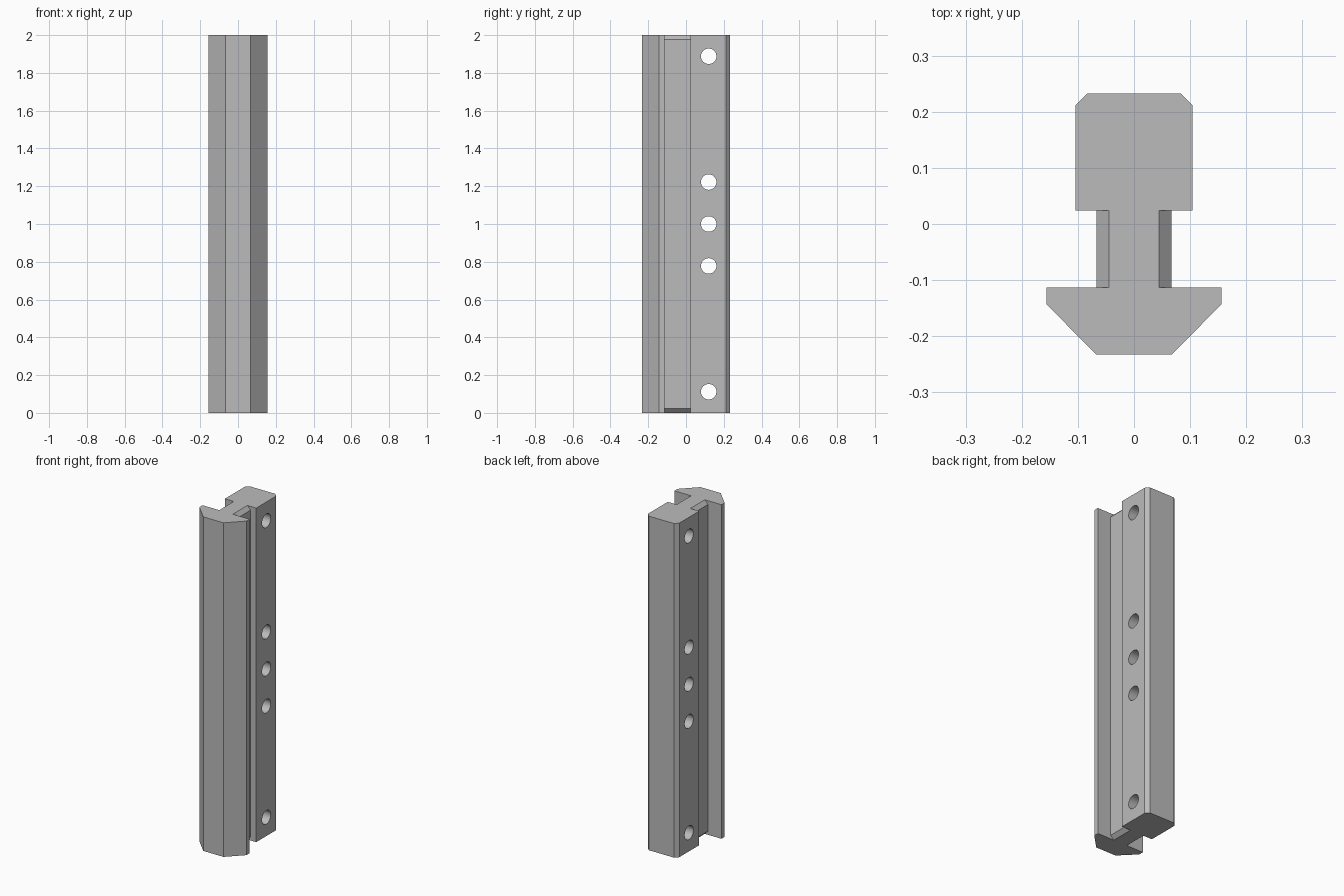
import bpy, bmesh, math
from mathutils import Matrix

cube = bpy.data.objects.get("Cube")
if cube:
    bpy.data.objects.remove(cube, do_unlink=True)

HEIGHT, CHAMFER = 2.0, 0.022
NECK = 0.067

grey = bpy.data.materials.new("plain grey")
grey.use_nodes = True
colour = (0.5, 0.5, 0.5, 1)
grey.diffuse_color = colour
grey.node_tree.nodes["Principled BSDF"].inputs["Base Color"].default_value = colour


def make_object(name, bm):
    bmesh.ops.recalc_face_normals(bm, faces=bm.faces)
    mesh = bpy.data.meshes.new(name)
    bm.to_mesh(mesh)
    bm.free()
    mesh.materials.append(grey)
    obj = bpy.data.objects.new(name, mesh)
    bpy.context.collection.objects.link(obj)
    return obj


def section(neck):
    """Mirrored rail outline: wedge head, neck and chamfered block."""
    half = [(0.067, -0.233), (0.156, -0.143), (0.156, -0.113), (neck, -0.113),
            (neck, 0.024), (0.104, 0.024), (0.104, 0.212), (0.083, 0.233)]
    return half + [(-x, y) for x, y in reversed(half)]


# Rail body, lofted so only the neck tapers at both ends
bm = bmesh.new()
levels = [(0, NECK - CHAMFER), (CHAMFER, NECK),
          (HEIGHT - CHAMFER, NECK), (HEIGHT, NECK - CHAMFER)]
rings = [[bm.verts.new((x, y, z)) for x, y in section(neck)] for z, neck in levels]
for low, high in zip(rings, rings[1:]):
    for i in range(len(low)):
        j = (i + 1) % len(low)
        bm.faces.new((low[i], low[j], high[j], high[i]))
bm.faces.new(rings[0])
bm.faces.new(rings[-1])
# Merge the flat strips outside the neck
bmesh.ops.dissolve_limit(bm, angle_limit=0.01, verts=bm.verts, edges=bm.edges)
rail = make_object("rail_body", bm)

# Cross holes through the block
bm = bmesh.new()
for offset in (-0.888, -0.222, 0, 0.222, 0.888):
    place = Matrix.Translation((0, 0.12, 1 + offset)) @ Matrix.Rotation(math.pi / 2, 4, "Y")
    bmesh.ops.create_cone(bm, cap_ends=True, segments=40, radius1=0.041,
                          radius2=0.041, depth=0.4, matrix=place)
cutter = make_object("hole_cutter", bm)
cutter.hide_render = True
cutter.hide_set(True)

cut = rail.modifiers.new("holes", "BOOLEAN")
cut.operation = "DIFFERENCE"
cut.solver = "EXACT"
cut.object = cutter

# Apply the holes and drop the cutter
bpy.context.view_layer.objects.active = rail
rail.select_set(True)
bpy.ops.object.modifier_apply(modifier=cut.name)
bpy.data.objects.remove(cutter, do_unlink=True)
bpy.ops.object.shade_smooth_by_angle(angle=math.radians(20))
